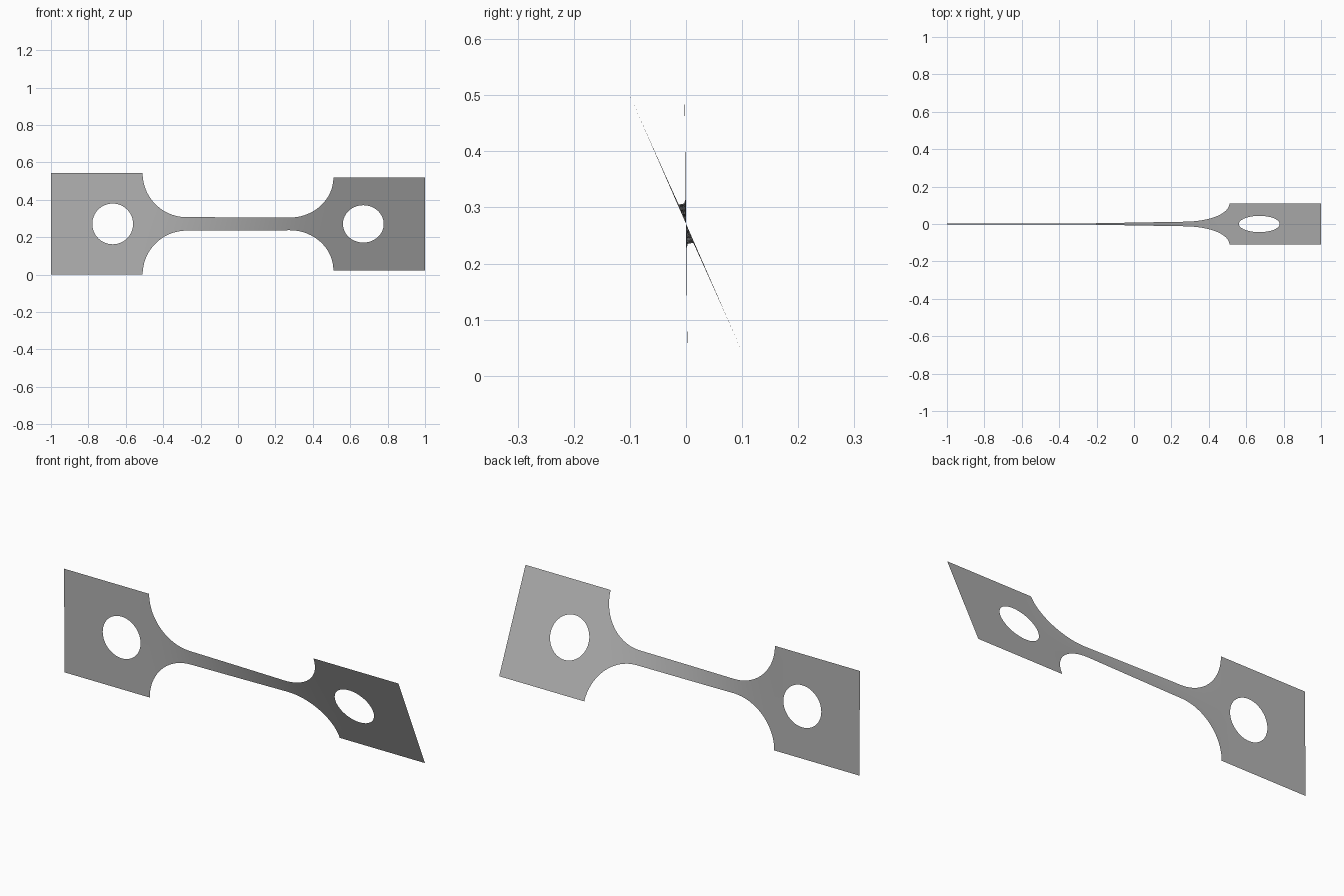
import bpy, bmesh, math

cube = bpy.data.objects.get("Cube")
if cube:
    bpy.data.objects.remove(cube, do_unlink=True)

GRIP = 0.271      # half height of the end tabs
NECK = 0.036      # half height of the narrow bar
FILLET = 0.235    # shoulder radius
TAB_X = 0.51      # where the shoulders meet the tabs
HOLE_X, HOLE_R = 0.67, 0.109
START, END = math.radians(0.6), math.radians(23.6)


def outer(x):
    """Half height of the outline."""
    d = abs(x) - (TAB_X - FILLET)
    if d <= 0:
        return NECK
    if d > FILLET + 1e-6:
        return GRIP
    return NECK + FILLET - math.sqrt(max(0, FILLET ** 2 - d ** 2))


def inner(x):
    """Half height of the bolt hole, zero elsewhere."""
    return math.sqrt(max(0, HOLE_R ** 2 - (abs(x) - HOLE_X) ** 2))


# Stations along one half: bar, shoulder arc, hole arc, tab end
bar_end = TAB_X - FILLET
half = [bar_end * i / 12 for i in range(12)]
half += [bar_end + FILLET * math.sin(math.pi / 2 * i / 24) for i in range(25)]
half += [HOLE_X - HOLE_R * math.cos(math.pi * i / 32) for i in range(33)]
half += [0.85, 1.0]
stations = sorted({round(s * x, 6) for x in half for s in (-1, 1)})

# Twist builds up fastest where the plate is narrow
twist = [0.0]
for a, b in zip(stations, stations[1:]):
    mid = (a + b) / 2
    twist.append(twist[-1] + ((b - a) / outer(mid) if abs(mid) < TAB_X else 0))
angles = [START + (END - START) * t / twist[-1] for t in twist]

# Upper and lower strips of the twisted sheet, joined on the centre line
bm = bmesh.new()
ROWS = 4
for side in (1, -1):
    columns = []
    for x, angle in zip(stations, angles):
        lo, hi = inner(x), outer(x)
        heights = [side * (lo + (hi - lo) * r / ROWS) for r in range(ROWS + 1)]
        columns.append([bm.verts.new((x, -h * math.sin(angle), GRIP + h * math.cos(angle)))
                        for h in heights])
    for a, b in zip(columns, columns[1:]):
        for r in range(ROWS):
            quad = [a[r], b[r], b[r + 1], a[r + 1]]
            bm.faces.new(quad if side > 0 else quad[::-1])
bmesh.ops.remove_doubles(bm, verts=bm.verts, dist=1e-5)

mesh = bpy.data.meshes.new("twisted_test_strip")
bm.to_mesh(mesh)
bm.free()
plate = bpy.data.objects.new("twisted_test_strip", mesh)
bpy.context.collection.objects.link(plate)

# Plain grey metal
grey = bpy.data.materials.new("plain grey")
grey.use_nodes = True
colour = (0.45, 0.45, 0.45, 1)
grey.diffuse_color = colour
grey.node_tree.nodes["Principled BSDF"].inputs["Base Color"].default_value = colour
mesh.materials.append(grey)

bpy.context.view_layer.objects.active = plate
plate.select_set(True)
bpy.ops.object.shade_smooth_by_angle()
